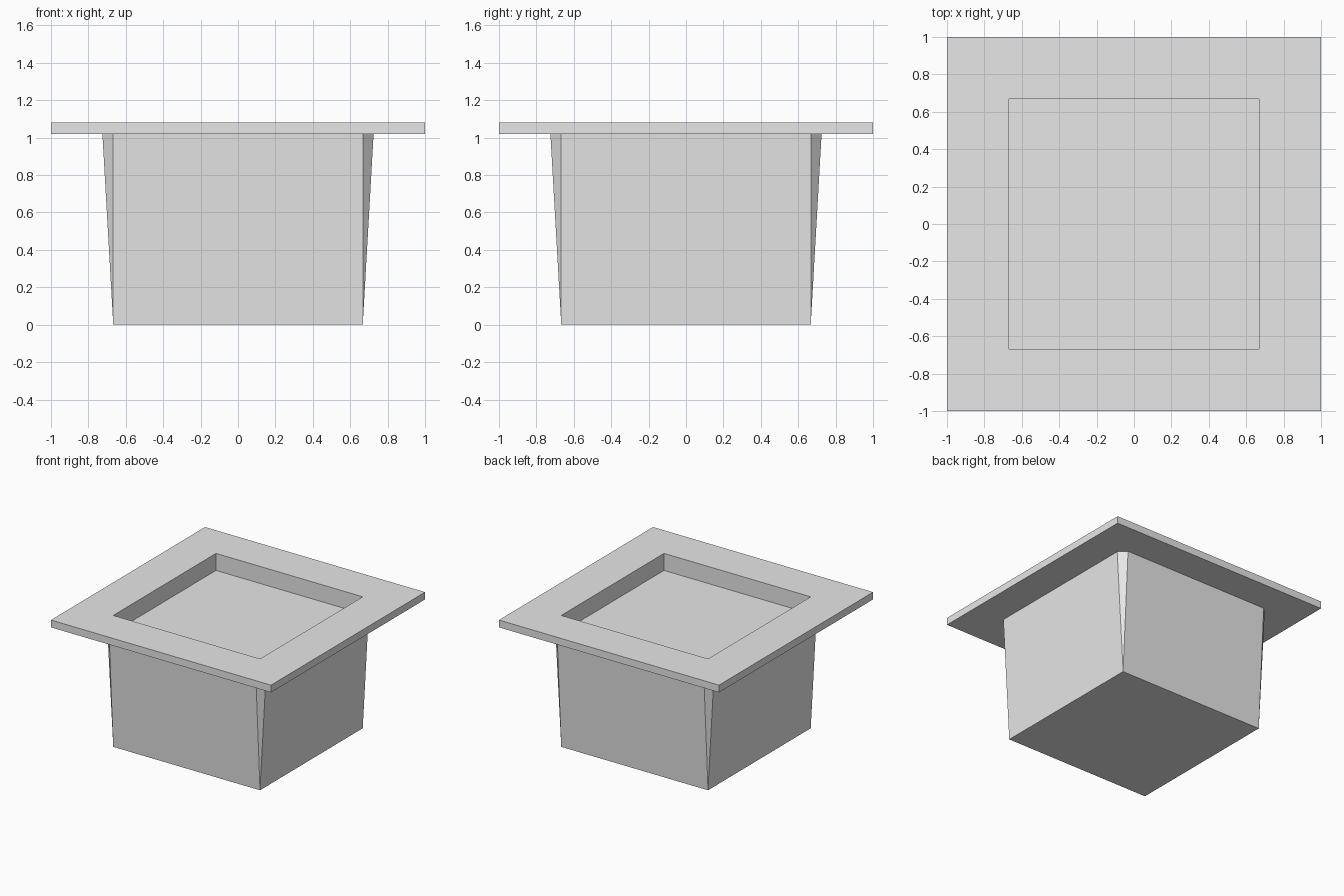
import bpy
import bmesh

cube = bpy.data.objects.get("Cube")
if cube:
    bpy.data.objects.remove(cube, do_unlink=True)

# Main dimensions
OPENING = 0.667     # half width of the base and of the recess
FLARE = 0.725       # half width of the body just under the flange
RIM = 1.0           # half width of the flange
Z_FLANGE, Z_TOP, Z_FLOOR = 1.02, 1.08, 0.94

grey = bpy.data.materials.new("light_grey")
grey.use_nodes = True
grey.diffuse_color = (0.8, 0.8, 0.8, 1)
grey.node_tree.nodes["Principled BSDF"].inputs["Base Color"].default_value = (0.8, 0.8, 0.8, 1)

bm = bmesh.new()
CORNERS = [(-1, -1), (1, -1), (1, 1), (-1, 1)]


def square(half, z):
    return [bm.verts.new((sx * half, sy * half, z)) for sx, sy in CORNERS]


def clipped_square(half, flat, z):
    """A pair of vertices at each corner, in counter-clockwise order."""
    pairs = []
    for sx, sy in CORNERS:
        on_x = bm.verts.new((sx * half, sy * flat, z))
        on_y = bm.verts.new((sx * flat, sy * half, z))
        pairs.append((on_x, on_y) if sx * sy > 0 else (on_y, on_x))
        if sx == sy:
            pairs[-1] = (on_x, on_y)
    return pairs


def bridge(lower, upper):
    for i in range(4):
        j = (i + 1) % 4
        bm.faces.new((lower[i], lower[j], upper[j], upper[i]))


def bridge_clipped(ring, pairs):
    """Four side panels with a narrow triangle at each corner."""
    for i in range(4):
        j = (i + 1) % 4
        bm.faces.new((ring[i], ring[j], pairs[j][0], pairs[i][1]))
        bm.faces.new((ring[i], pairs[i][1], pairs[i][0]))


# Flared body
base = square(OPENING, 0)
neck = clipped_square(FLARE, OPENING, Z_FLANGE)
for k, (sx, sy) in enumerate(CORNERS):
    # The first of each pair belongs to the preceding side, the second to the next
    a, b = neck[k]
    next_is_x_side = k % 2 == 1
    if (abs(b.co.x) > abs(b.co.y)) != next_is_x_side:
        neck[k] = (b, a)
bm.faces.new(base[::-1])
bridge_clipped(base, neck)

# Flange underside, edge and top
rim_low = square(RIM, Z_FLANGE)
rim_high = square(RIM, Z_TOP)
mouth = square(OPENING, Z_TOP)
bridge_clipped(rim_low, neck)
bridge(rim_low, rim_high)
bridge(rim_high, mouth)

# Shallow recess
floor = square(OPENING, Z_FLOOR)
bridge(mouth, floor)
bm.faces.new(floor)

bmesh.ops.recalc_face_normals(bm, faces=bm.faces)
mesh = bpy.data.meshes.new("recessed_box")
bm.to_mesh(mesh)
bm.free()
mesh.materials.append(grey)
box = bpy.data.objects.new("recessed_box", mesh)
bpy.context.scene.collection.objects.link(box)
